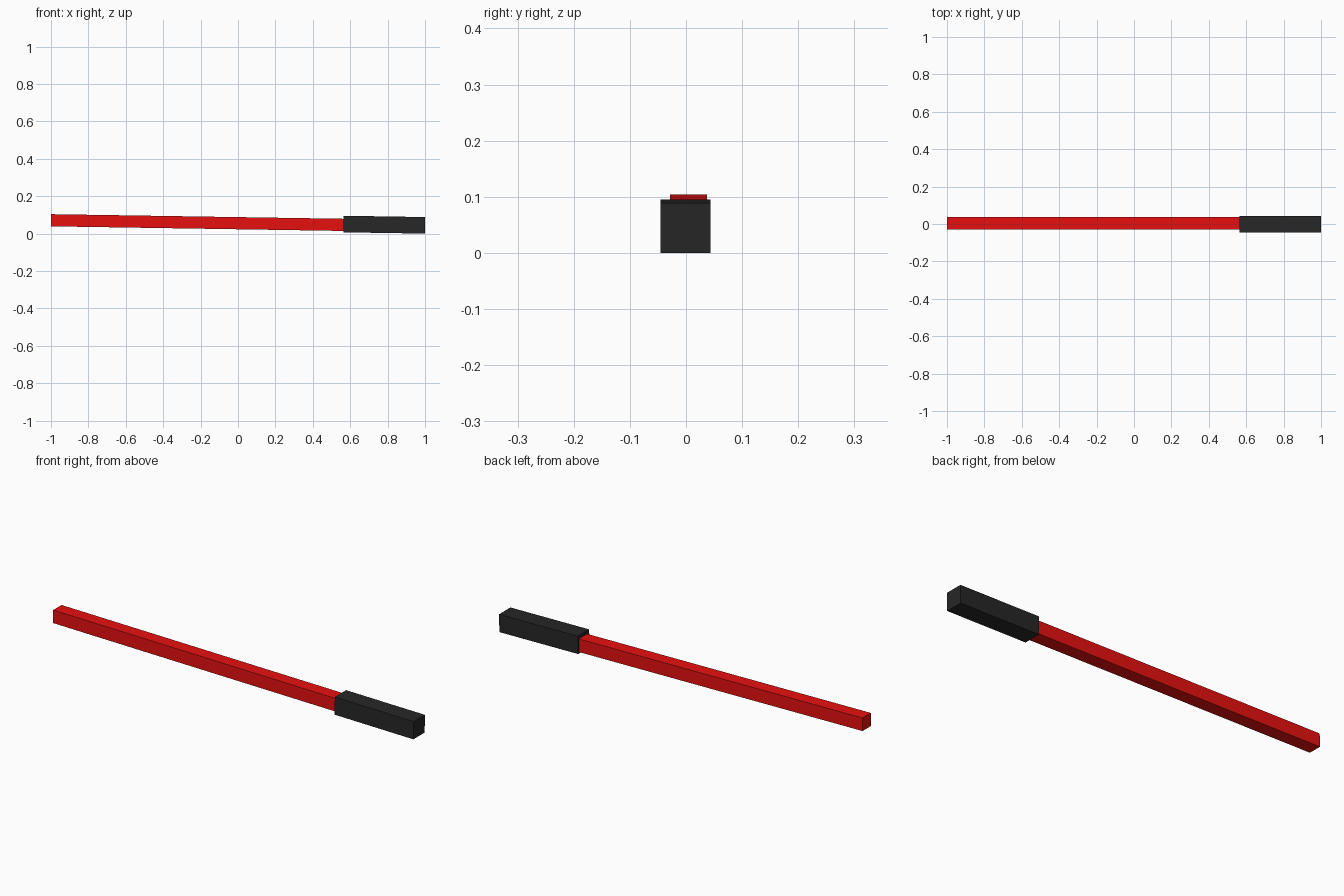
import bpy
from math import sin, cos
from mathutils import Matrix, Vector

if "Cube" in bpy.data.objects:
    bpy.data.objects.remove(bpy.data.objects["Cube"])

TILT = 0.0157  # the whole sword leans slightly, grip end on the ground


def material(name, color):
    m = bpy.data.materials.new(name)
    m.diffuse_color = (*color, 1)
    m.use_nodes = True
    m.node_tree.nodes["Principled BSDF"].inputs["Base Color"].default_value = m.diffuse_color
    return m


def tilted_bar(name, x0, x1, y, z_mid, width, height, mat):
    """Square bar from x0 to x1, tilted; z_mid is its axis height at mid-length."""
    bpy.ops.mesh.primitive_cube_add(size=1)
    ob = bpy.context.object
    ob.name = name
    length = (x1 - x0 - height * sin(TILT)) / cos(TILT)
    ob.data.transform(Matrix.Diagonal((length, width, height, 1)))
    ob.rotation_euler = (0, TILT, 0)
    ob.location = Vector(((x0 + x1) / 2, y, z_mid))
    ob.data.materials.append(mat)
    return ob


red = material("red", (0.8, 0.005, 0.005))
black = material("black", (0.02, 0.02, 0.02))

# long glowing blade, seated a little way into the grip
tilted_bar("blade", -1.0, 0.59, 0.0045, 0.059, 0.066, 0.065, red)

# thicker grip
tilted_bar("grip", 0.564, 1.0, -0.0005, 0.0478, 0.089, 0.0885, black)
